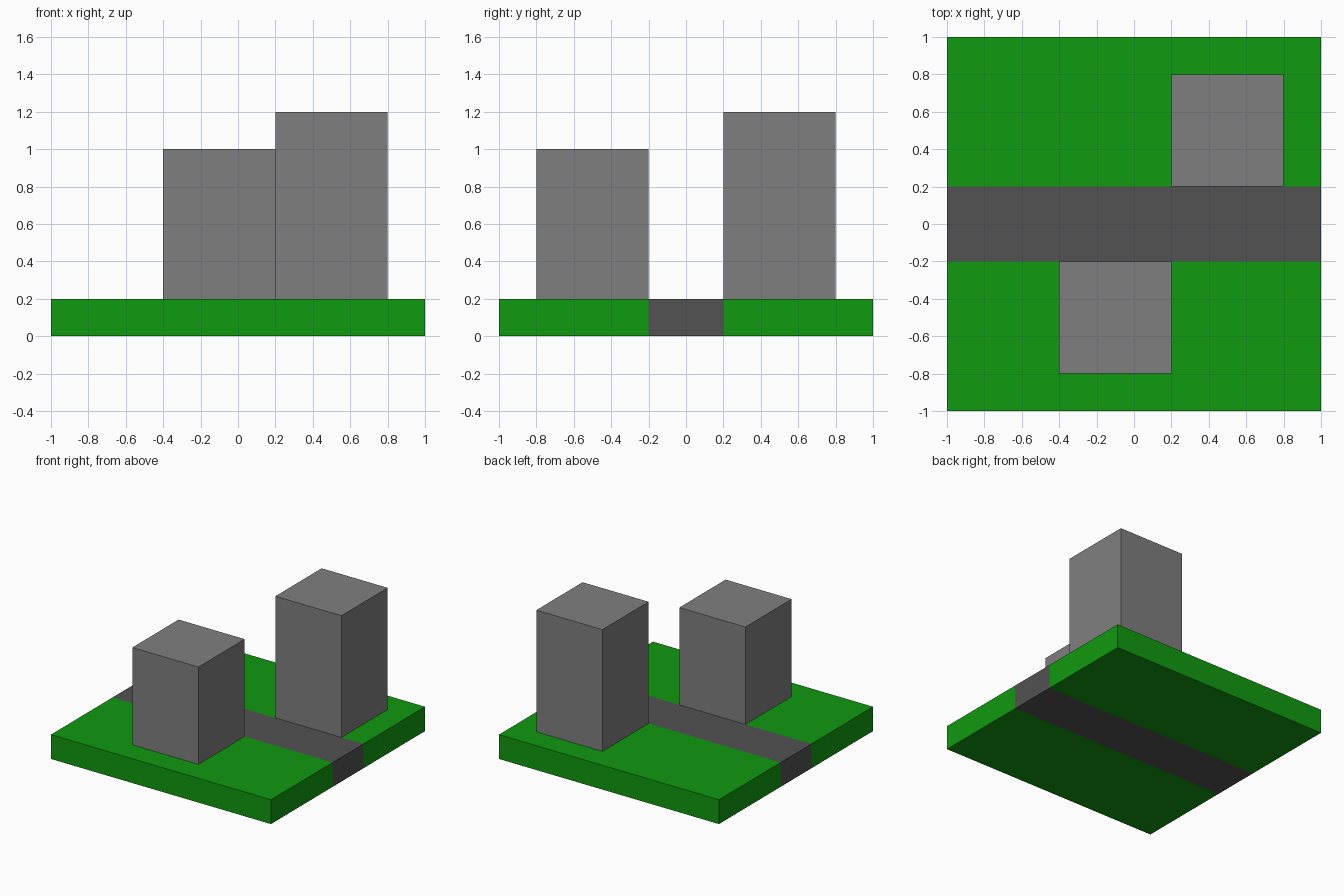
import bpy
import bmesh
from mathutils import Matrix, Vector

cube = bpy.data.objects.get("Cube")
if cube:
    bpy.data.objects.remove(cube, do_unlink=True)


def make_material(name, rgb):
    mat = bpy.data.materials.new(name)
    mat.use_nodes = True
    color = (*rgb, 1.0)
    mat.diffuse_color = color
    mat.node_tree.nodes["Principled BSDF"].inputs["Base Color"].default_value = color
    return mat


def add_box(name, low, high, mat):
    """Flat-shaded box between two opposite corners."""
    low, high = Vector(low), Vector(high)
    bm = bmesh.new()
    bmesh.ops.create_cube(bm, size=1.0, matrix=Matrix.Diagonal((*(high - low), 1.0)))
    mesh = bpy.data.meshes.new(name)
    bm.to_mesh(mesh)
    bm.free()
    mesh.materials.append(mat)
    obj = bpy.data.objects.new(name, mesh)
    obj.location = (low + high) / 2
    bpy.context.collection.objects.link(obj)
    return obj


grass = make_material("grass_green", (0.005, 0.32, 0.005))
asphalt = make_material("asphalt_grey", (0.085, 0.085, 0.085))
concrete = make_material("concrete_grey", (0.212, 0.212, 0.212))

GROUND = 0.2  # top of the ground slab

# Ground: two lawns with the road between them
add_box("front_lawn", (-1, -1, 0), (1, -0.2, GROUND), grass)
add_box("road", (-1, -0.2, 0), (1, 0.2, GROUND), asphalt)
add_box("back_lawn", (-1, 0.2, 0), (1, 1, GROUND), grass)

# Buildings, one on each side of the road
add_box("short_building", (-0.4, -0.8, GROUND), (0.2, -0.2, 1.0), concrete)
add_box("tall_building", (0.2, 0.2, GROUND), (0.8, 0.8, 1.2), concrete)
